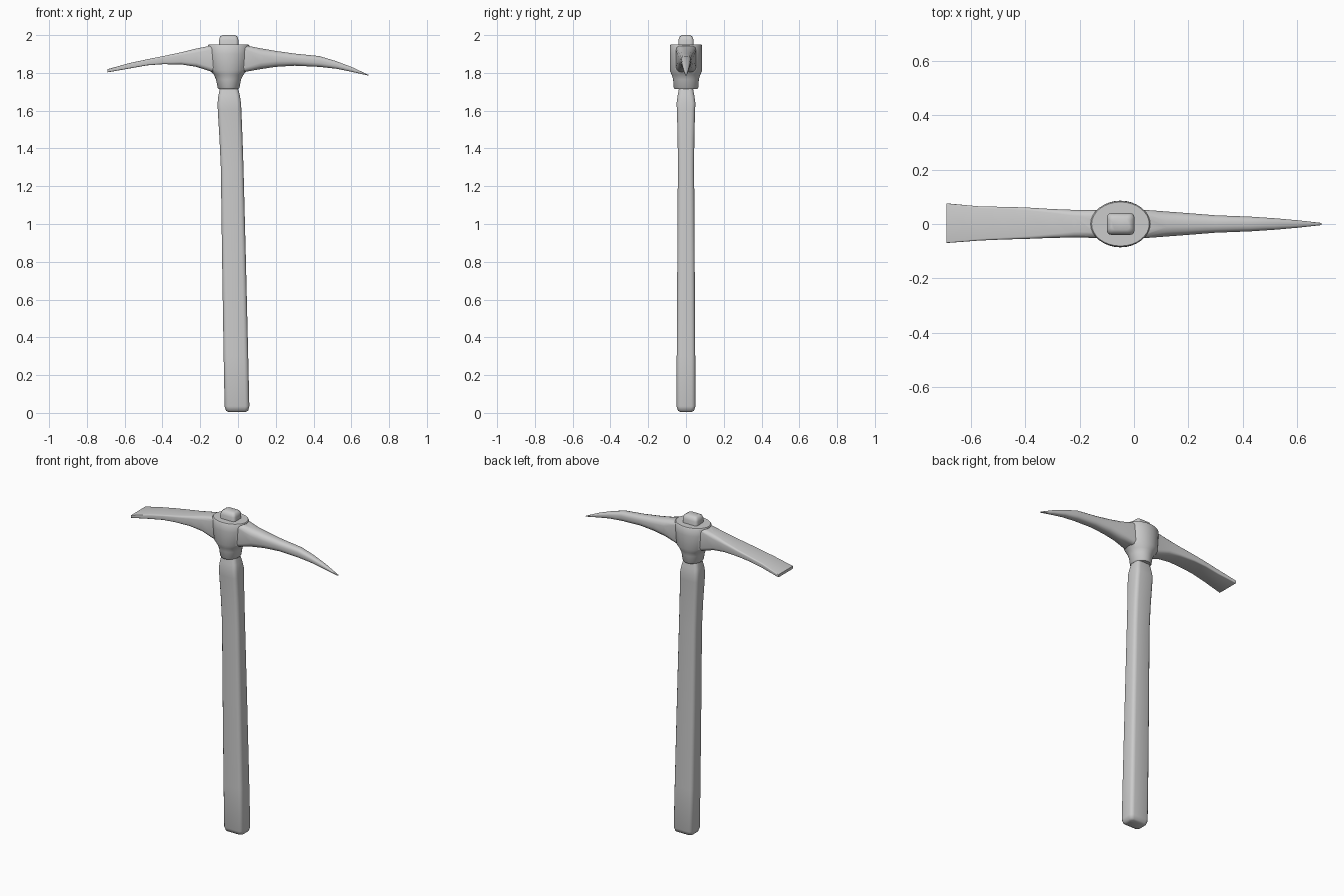
import bpy, bmesh, math
from mathutils import Vector

steel = bpy.data.materials.new("plain grey")
steel.diffuse_color = (0.6, 0.6, 0.6, 1)


def rounded(hu, hv, r, n=4):
    """Rounded rectangle outline with corner radius r."""
    pts = []
    for i, (su, sv) in enumerate([(1, 1), (-1, 1), (-1, -1), (1, -1)]):
        for k in range(n):
            a = math.pi / 2 * (i + k / (n - 1))
            pts.append((su * (hu - r) + r * math.cos(a), sv * (hv - r) + r * math.sin(a)))
    return pts


def ellipse(hu, hv, n=32):
    return [(hu * math.cos(2 * math.pi * k / n), hv * math.sin(2 * math.pi * k / n)) for k in range(n)]


def loft(name, rings, angle=40):
    """Skin a list of closed rings and cap both ends."""
    bm = bmesh.new()
    vs = [[bm.verts.new(p) for p in ring] for ring in rings]
    n = len(vs[0])
    for a, b in zip(vs, vs[1:]):
        for i in range(n):
            j = (i + 1) % n
            bm.faces.new((a[i], a[j], b[j], b[i]))
    bm.faces.new(vs[0][::-1])
    bm.faces.new(vs[-1])
    bmesh.ops.recalc_face_normals(bm, faces=bm.faces)
    me = bpy.data.meshes.new(name)
    bm.to_mesh(me)
    bm.free()
    me.materials.append(steel)
    ob = bpy.data.objects.new(name, me)
    bpy.context.collection.objects.link(ob)
    smooth(ob, angle)
    return ob


def smooth(ob, angle):
    bpy.ops.object.select_all(action='DESELECT')
    ob.select_set(True)
    bpy.context.view_layer.objects.active = ob
    bpy.ops.object.shade_smooth_by_angle(angle=math.radians(angle))


def upright(name, stations, angle=40):
    """Stations of (z, x left, x right, y half width, corner radius)."""
    return loft(name, [[((a + b) / 2 + u, v, z) for u, v in rounded((b - a) / 2, h, r)]
                       for z, a, b, h, r in stations], angle)


# Wooden shaft, leaning slightly and swelling under the head
upright("handle", [
    (0.005, -0.050, 0.040, 0.030, 0.015),
    (0.012, -0.064, 0.054, 0.043, 0.020),
    (0.035, -0.071, 0.060, 0.050, 0.022),
    (0.300, -0.076, 0.054, 0.049, 0.022),
    (0.800, -0.084, 0.042, 0.046, 0.022),
    (1.300, -0.091, 0.029, 0.043, 0.022),
    (1.450, -0.098, 0.024, 0.044, 0.022),
    (1.600, -0.107, 0.018, 0.048, 0.022),
    (1.640, -0.108, 0.016, 0.050, 0.022),
    (1.680, -0.104, 0.010, 0.044, 0.022),
    (1.730, -0.093, -0.003, 0.035, 0.020)], 50)

# Shaft end poking out above the head
upright("handle_top", [
    (1.930, -0.100, 0.002, 0.040, 0.016),
    (1.975, -0.100, 0.002, 0.040, 0.016),
    (1.992, -0.095, -0.003, 0.034, 0.016),
    (2.000, -0.082, -0.016, 0.022, 0.012)], 60)

# Blade and pick: (x, z bottom, z top, y half width, y centre)
arms = [
    (-0.690, 1.803, 1.820, 0.073, 0.003),
    (-0.570, 1.824, 1.853, 0.063, 0.002),
    (-0.480, 1.840, 1.872, 0.060, 0.003),
    (-0.400, 1.846, 1.888, 0.058, 0.003),
    (-0.300, 1.845, 1.909, 0.053, 0.002),
    (-0.220, 1.832, 1.929, 0.051, 0.001),
    (-0.140, 1.806, 1.945, 0.051, 0),
    (-0.050, 1.800, 1.950, 0.055, 0),
    (0.040, 1.806, 1.946, 0.052, 0),
    (0.120, 1.820, 1.930, 0.046, 0),
    (0.200, 1.832, 1.916, 0.040, 0),
    (0.300, 1.838, 1.902, 0.032, 0),
    (0.430, 1.832, 1.889, 0.027, 0),
    (0.520, 1.822, 1.862, 0.021, 0),
    (0.600, 1.806, 1.832, 0.014, 0),
    (0.690, 1.786, 1.790, 0.004, 0)]
rings = []
for x, lo, hi, h, cy in arms:
    hv = (hi - lo) / 2
    r = min(h, hv) * (0.45 if x < 0.1 else 0.75)
    rings.append([(x, cy + u, (lo + hi) / 2 + v) for u, v in rounded(h, hv, r)])
head = loft("head", rings)

# Oval eye of the head with a collar round the shaft
hub = loft("head_hub", [[(-0.05 + u, v, z) for u, v in ellipse(a, b)] for z, a, b in [
    (1.715, 0.052, 0.060), (1.722, 0.058, 0.065), (1.765, 0.066, 0.068),
    (1.790, 0.078, 0.076), (1.815, 0.100, 0.086), (1.900, 0.108, 0.086),
    (1.945, 0.110, 0.085), (1.950, 0.106, 0.081)]])

# Fuse the eye with the arms
mod = head.modifiers.new("fuse", 'BOOLEAN')
mod.operation = 'UNION'
mod.solver = 'EXACT'
mod.object = hub
bpy.context.view_layer.objects.active = head
bpy.ops.object.modifier_apply(modifier=mod.name)
bpy.data.objects.remove(hub)
smooth(head, 40)
